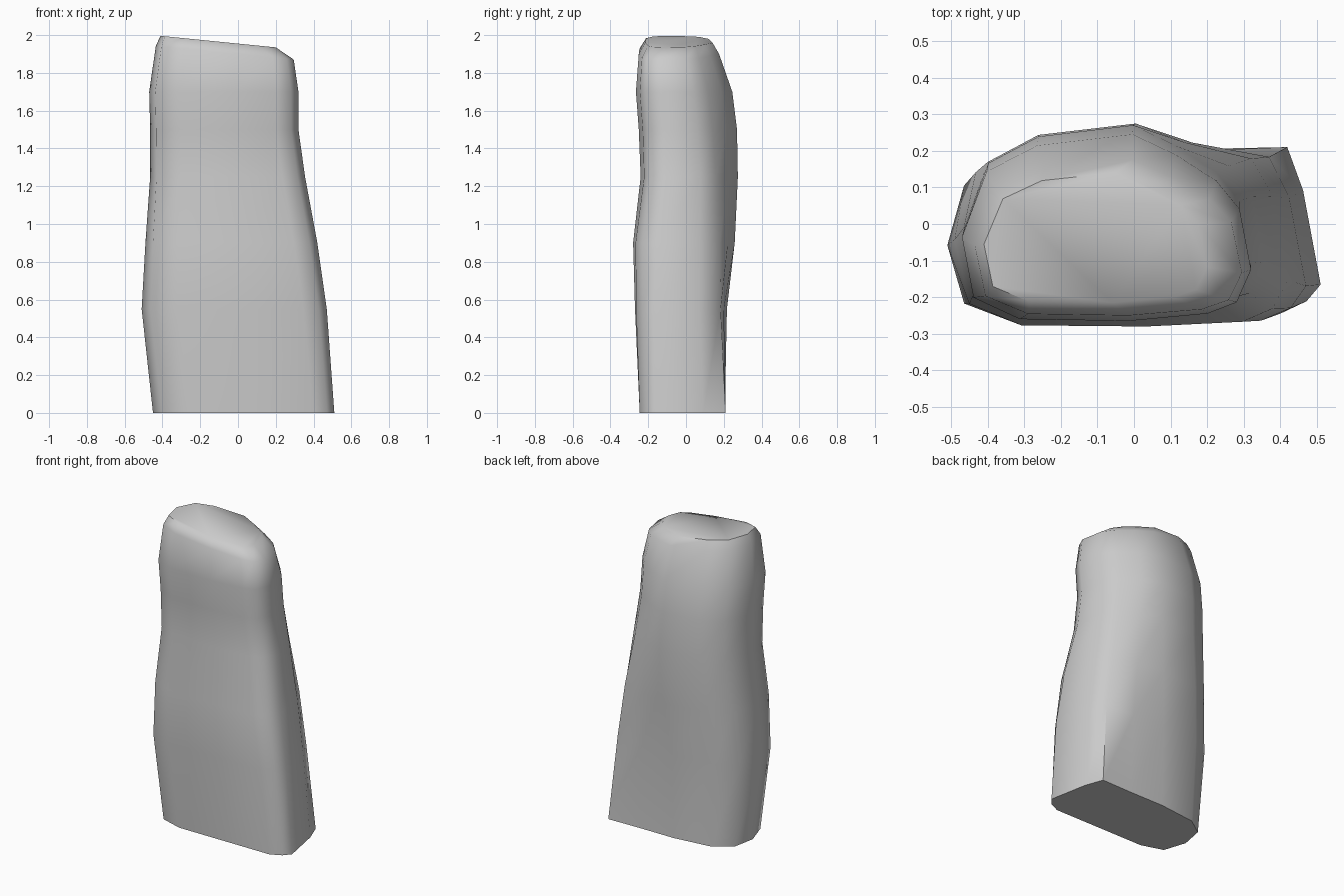
import bpy, bmesh, math

cube = bpy.data.objects.get("Cube")
if cube:
    bpy.data.objects.remove(cube, do_unlink=True)

# Pale stone material
stone = bpy.data.materials.new("pale_grey_stone")
stone.use_nodes = True
grey = (0.6, 0.6, 0.6, 1)
stone.diffuse_color = grey
stone.node_tree.nodes["Principled BSDF"].inputs["Base Color"].default_value = grey

# Cross-sections in a -1..1 box, counter-clockwise from the back corner at +x
BASE = [(.9, .48), (.81, 1), (.35, .98), (-.17, .98), (-.7, .85), (-.94, .5), (-1, -.15),
        (-.9, -.8), (-.6, -1), (.15, -1), (.77, -1), (.92, -.85), (1, -.65)]
UPPER = [(.92, .2), (.76, .5), (.48, .78), (.18, 1), (-.48, .88), (-.83, .6), (-1, -.1),
         (-.92, -.75), (-.6, -.98), (.15, -1), (.7, -.92), (.9, -.8), (1, -.45)]

# Levels: height, x range, y range, blend from base to upper section, tilt along x
LEVELS = [
    (0, -.45, .51, -.245, .21, 0, 0),
    (.55, -.51, .47, -.27, .22, .3, 0),
    (.9, -.49, .42, -.28, .26, .6, 0),
    (1.25, -.465, .355, -.24, .275, .9, 0),
    (1.5, -.465, .32, -.25, .27, 1, 0),
    (1.7, -.47, .32, -.265, .245, 1, 0),
    (1.9, -.435, .295, -.25, .175, 1, -.1),
    (1.955, -.41, .2, -.215, .14, 1, -.1),
]


def section(z, x0, x1, y0, y1, blend, tilt):
    for (bu, bv), (uu, uv) in zip(BASE, UPPER):
        u, v = bu + (uu - bu) * blend, bv + (uv - bv) * blend
        x = (x0 + x1 + u * (x1 - x0)) / 2
        y = (y0 + y1 + v * (y1 - y0)) / 2
        yield x, y, z + tilt * x


# Standing stone: sections bridged from ground to crown
bm = bmesh.new()
rings = [[bm.verts.new(p) for p in section(*level)] for level in LEVELS]
count = len(BASE)
for low, high in zip(rings, rings[1:]):
    for i in range(count):
        j = (i + 1) % count
        bm.faces.new((low[i], low[j], high[j], high[i]))
bm.faces.new(rings[0][::-1])
bm.faces.new(rings[-1])
bmesh.ops.recalc_face_normals(bm, faces=bm.faces)

mesh = bpy.data.meshes.new("standing_stone")
bm.to_mesh(mesh)
bm.free()
mesh.materials.append(stone)
rock = bpy.data.objects.new("standing_stone", mesh)
bpy.context.collection.objects.link(rock)

# Smooth flanks, crisp ground edge
bpy.ops.object.select_all(action="DESELECT")
rock.select_set(True)
bpy.context.view_layer.objects.active = rock
bpy.ops.object.shade_smooth_by_angle(angle=math.radians(60))
